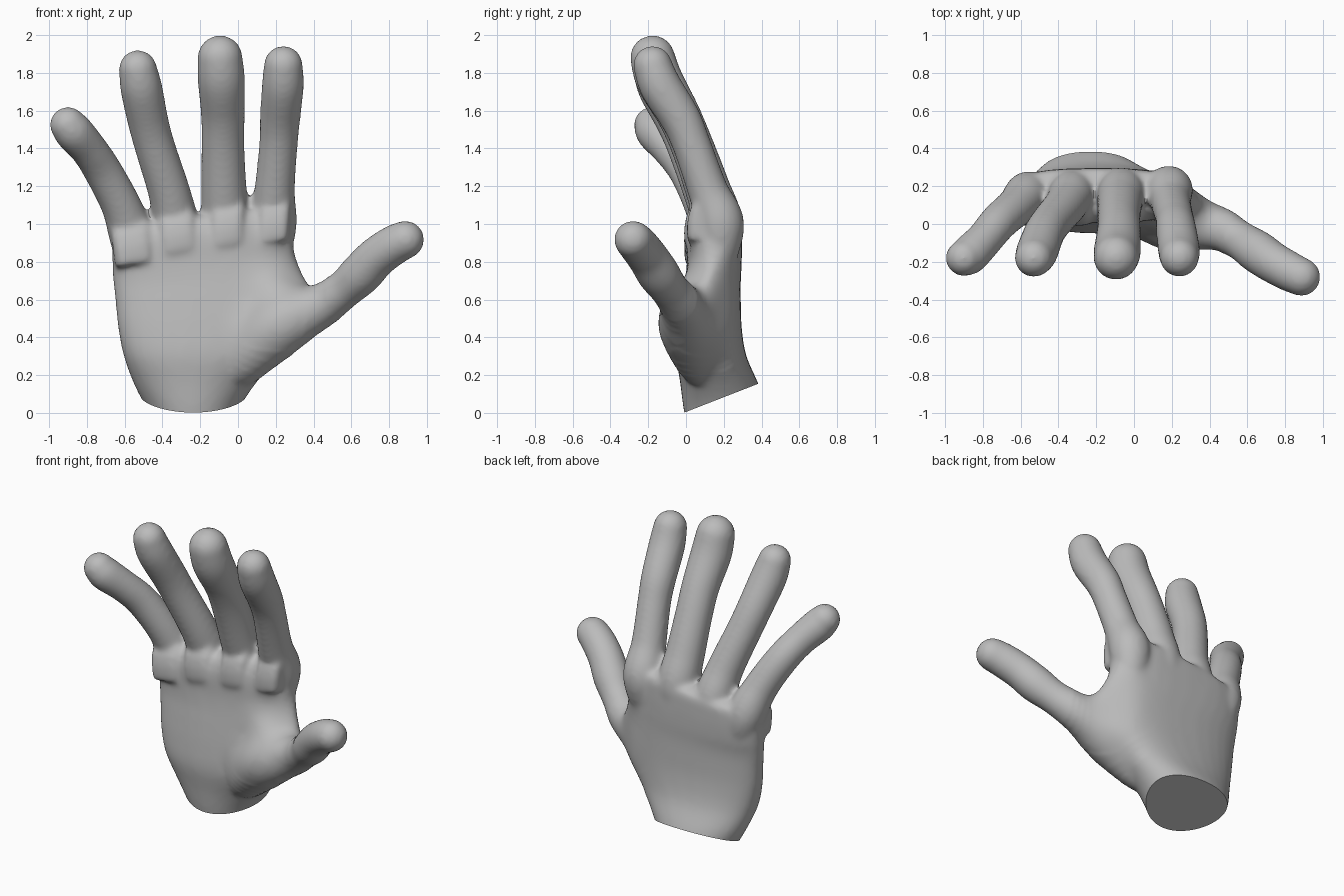
import bpy, bmesh, math
from mathutils import Vector

if "Cube" in bpy.data.objects:
    bpy.data.objects.remove(bpy.data.objects["Cube"])

SIDES = 32
bm = bmesh.new()


def loft(rings):
    """Closed solid through a list of vertex rings."""
    rows = [[bm.verts.new(p) for p in ring] for ring in rings]
    n = len(rows[0])
    for a, b in zip(rows, rows[1:]):
        for i in range(n):
            bm.faces.new((a[i], a[(i + 1) % n], b[(i + 1) % n], b[i]))
    bm.faces.new(rows[0][::-1])
    bm.faces.new(rows[-1])


def spline(keys, steps=8):
    """Smooth interpolation through tuples of numbers."""
    out = []
    for i in range(len(keys) - 1):
        p0, p1 = keys[max(i - 1, 0)], keys[i]
        p2, p3 = keys[i + 1], keys[min(i + 2, len(keys) - 1)]
        for s in range(steps):
            t = s / steps
            out.append([0.5 * (2 * b + (c - a) * t + (2 * a - 5 * b + 4 * c - d) * t * t
                               + (3 * b - a - 3 * c + d) * t ** 3)
                        for a, b, c, d in zip(p0, p1, p2, p3)])
    out.append(list(keys[-1]))
    return out


def section(z, x0, x1, y0, y1, power):
    """Rounded cross-section between x and y limits."""
    ring = []
    for i in range(SIDES):
        a = 2 * math.pi * i / SIDES
        c, s = math.cos(a), math.sin(a)
        u = math.copysign(abs(c) ** (2 / power), c)
        v = math.copysign(abs(s) ** (2 / power), s)
        ring.append(Vector(((x0 + x1) / 2 + u * (x1 - x0) / 2,
                            (y0 + y1) / 2 + v * (y1 - y0) / 2, z)))
    return ring


def digit(keys):
    """Tapering tube with a round tip; keys are x, y, z, radius."""
    pts = spline(keys)
    centres = [Vector(p[:3]) for p in pts]
    rings = []

    def ring(c, d, r):
        side = Vector((0, 1, 0)).cross(d).normalized()
        up = d.cross(side)
        return [c + r * (math.cos(2 * math.pi * i / SIDES) * side
                         + math.sin(2 * math.pi * i / SIDES) * up) for i in range(SIDES)]

    for i, c in enumerate(centres):
        d = (centres[min(i + 1, len(pts) - 1)] - centres[max(i - 1, 0)]).normalized()
        rings.append(ring(c, d, pts[i][3]))
    r = pts[-1][3]
    for k in range(1, 8):
        a = k * math.pi / 16
        rings.append(ring(centres[-1] + d * r * math.sin(a), d, r * math.cos(a)))
    loft(rings)


# Palm and wrist: z, x limits, y limits, squareness
palm = spline([
    (-0.12, -0.44, 0.00, 0.02, 0.46, 2.0), (0.00, -0.475, 0.00, -0.01, 0.43, 2.0),
    (0.15, -0.55, 0.09, -0.03, 0.385, 2.1), (0.30, -0.605, 0.22, -0.05, 0.32, 2.3),
    (0.45, -0.635, 0.36, -0.04, 0.295, 2.4), (0.60, -0.65, 0.41, -0.02, 0.29, 2.4),
    (0.70, -0.66, 0.38, -0.005, 0.29, 2.4), (0.80, -0.665, 0.31, 0.005, 0.295, 2.6),
    (0.94, -0.665, 0.275, 0.01, 0.295, 2.8), (1.03, -0.65, 0.25, 0.04, 0.285, 2.6),
    (1.06, -0.60, 0.22, 0.09, 0.22, 2.2)], 4)
rings = [section(*k) for k in palm]
for ring in rings:
    for v in ring:
        # back of the hand slopes toward the thumb
        if 0.2 < v.z < 0.85:
            v.y = min(v.y, 0.33 + max(0, 0.35 - v.z) * 0.5 - max(0, v.x - 0.12) * 0.75)
        # knuckle line drops toward the little finger
        v.z += 0.12 * (v.x + 0.1) * max(0, (v.z - 0.6) / 0.45)
loft(rings)

# Fingers: index, middle, ring, little
digit([(0.17, 0.16, 0.80, 0.10), (0.185, 0.182, 1.00, 0.126), (0.194, 0.115, 1.18, 0.107),
       (0.214, 0.03, 1.42, 0.102), (0.223, -0.03, 1.56, 0.107), (0.237, -0.135, 1.73, 0.111),
       (0.24, -0.177, 1.84, 0.103)])
digit([(-0.06, 0.15, 0.80, 0.10), (-0.065, 0.172, 1.00, 0.127), (-0.075, 0.11, 1.20, 0.120),
       (-0.08, 0.03, 1.42, 0.114), (-0.08, -0.04, 1.58, 0.116), (-0.088, -0.14, 1.76, 0.125),
       (-0.095, -0.177, 1.88, 0.119)])
digit([(-0.30, 0.15, 0.78, 0.10), (-0.325, 0.165, 0.97, 0.123), (-0.362, 0.10, 1.16, 0.112),
       (-0.437, 0.01, 1.40, 0.107), (-0.475, -0.05, 1.54, 0.108), (-0.512, -0.145, 1.72, 0.111),
       (-0.53, -0.18, 1.82, 0.101)])
digit([(-0.52, 0.15, 0.75, 0.10), (-0.56, 0.158, 0.93, 0.12), (-0.62, 0.095, 1.10, 0.106),
       (-0.715, 0.01, 1.28, 0.101), (-0.79, -0.08, 1.395, 0.098), (-0.868, -0.16, 1.485, 0.104),
       (-0.90, -0.18, 1.525, 0.096)])

# Thumb with the fleshy mound at its root
digit([(-0.02, 0.10, 0.23, 0.12), (0.10, 0.05, 0.36, 0.16), (0.24, 0.01, 0.475, 0.172),
       (0.42, -0.015, 0.56, 0.127), (0.55, -0.08, 0.645, 0.103), (0.65, -0.145, 0.735, 0.113),
       (0.73, -0.20, 0.82, 0.109), (0.82, -0.25, 0.885, 0.106), (0.885, -0.28, 0.917, 0.101)])

# Web spreading from the thumb root over the palm
digit([(0.30, 0.03, 0.54, 0.12), (0.20, 0.07, 0.60, 0.14), (0.13, 0.12, 0.70, 0.13),
       (0.10, 0.15, 0.80, 0.10)])

# Pads under the finger roots: x centre, bottom, half width, lean, front
for x, z, w, lean, y in ((0.185, 0.90, 0.085, 0.05, 0.005), (-0.055, 0.88, 0.092, 0.0, -0.01),
                         (-0.305, 0.845, 0.098, -0.12, -0.01),
                         (-0.545, 0.785, 0.105, -0.12, -0.008)):
    pad = [section(z + h, x + lean * h - w, x + lean * h + w, y + f, 0.2, 4)
           for h, f in ((0, 0.01), (0.03, 0.0), (0.10, 0.0), (0.17, 0.015), (0.22, 0.05))]
    for ring in pad:
        for v in ring:
            v.z += 0.18 * (v.x - x)
    loft(pad)

bmesh.ops.recalc_face_normals(bm, faces=bm.faces)
mesh = bpy.data.meshes.new("hand_parts")
bm.to_mesh(mesh)
bm.free()
parts = bpy.data.objects.new("hand_parts", mesh)
bpy.context.collection.objects.link(parts)

# Fuse the parts into one soft skin
rm = parts.modifiers.new("fuse", 'REMESH')
rm.mode = 'VOXEL'
rm.voxel_size = 0.015
sm = parts.modifiers.new("soften", 'SMOOTH')
sm.factor = 0.5
sm.iterations = 12
skin = bpy.data.meshes.new_from_object(parts.evaluated_get(bpy.context.evaluated_depsgraph_get()))
bpy.data.objects.remove(parts)

bm = bmesh.new()
bm.from_mesh(skin)
# Blend the thumb root into the palm, most strongly at its middle
for reach in (0.36, 0.33, 0.30, 0.27):
    soft = [v for v in bm.verts if (v.co - Vector((0.17, 0.05, 0.55))).length < reach]
    for _ in range(20):
        bmesh.ops.smooth_vert(bm, verts=soft, factor=0.5,
                              use_axis_x=True, use_axis_y=True, use_axis_z=True)
# Slanted flat cut at the wrist
bmesh.ops.bisect_plane(bm, geom=bm.verts[:] + bm.edges[:] + bm.faces[:],
                       plane_co=(0, 0, 0.005), plane_no=(0, -0.39, 1), clear_inner=True)
bmesh.ops.holes_fill(bm, edges=[e for e in bm.edges if e.is_boundary], sides=0)
bmesh.ops.recalc_face_normals(bm, faces=bm.faces)
bm.to_mesh(skin)
bm.free()

hand = bpy.data.objects.new("hand", skin)
bpy.context.collection.objects.link(hand)
grey = bpy.data.materials.new("plain_grey")
grey.diffuse_color = (0.5, 0.5, 0.5, 1)
grey.use_nodes = True
grey.node_tree.nodes["Principled BSDF"].inputs["Base Color"].default_value = grey.diffuse_color
skin.materials.clear()
skin.materials.append(grey)
bpy.context.view_layer.objects.active = hand
hand.select_set(True)
bpy.ops.object.shade_smooth_by_angle(angle=math.radians(40))
